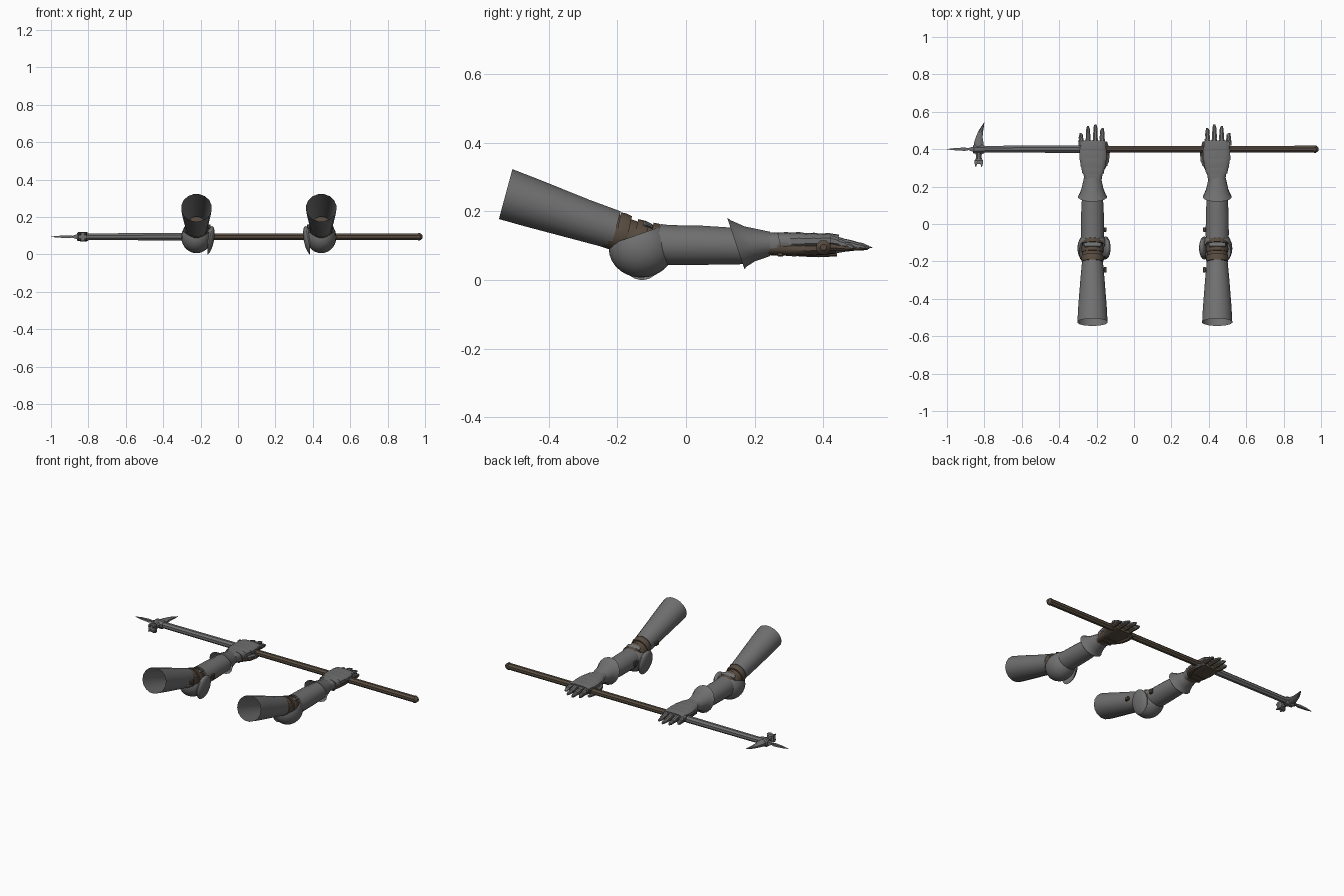
import bpy, bmesh, math
from mathutils import Vector, Matrix

old = bpy.data.objects.get("Cube")
if old:
    bpy.data.objects.remove(old, do_unlink=True)


def material(name, rgb):
    m = bpy.data.materials.new(name)
    m.use_nodes = True
    m.diffuse_color = (*rgb, 1)
    m.node_tree.nodes["Principled BSDF"].inputs["Base Color"].default_value = (*rgb, 1)
    return m


STEEL = material("steel grey", (0.16, 0.16, 0.16))
LEATHER = material("leather brown", (0.095, 0.07, 0.05))


def finish(name, bm, mat, place, angle=35):
    """Move the mesh into place and make a shaded object of it."""
    for v in bm.verts:
        v.co = place(v.co)
    bmesh.ops.recalc_face_normals(bm, faces=bm.faces)
    me = bpy.data.meshes.new(name)
    bm.to_mesh(me)
    bm.free()
    me.materials.append(mat)
    ob = bpy.data.objects.new(name, me)
    bpy.context.collection.objects.link(ob)
    bpy.ops.object.select_all(action="DESELECT")
    ob.select_set(True)
    bpy.context.view_layer.objects.active = ob
    bpy.ops.object.shade_smooth_by_angle(angle=math.radians(angle))
    return ob


def loft(name, rings, mat, place, sides=16, caps=True, power=1.0, angle=35):
    """Skin rings (x, y, z, half width, half height, lean) along y; low power is boxy."""
    bm = bmesh.new()
    loops = []
    for x, y, z, rx, rz, lean in rings:
        loop = []
        for i in range(sides):
            a = math.tau * (i + 0.5) / sides
            c, s = math.cos(a), math.sin(a)
            c = math.copysign(abs(c) ** power, c)
            s = math.copysign(abs(s) ** power, s)
            loop.append(bm.verts.new((x + rx * c, y + lean * s, z + rz * s)))
        loops.append(loop)
    for a, b in zip(loops, loops[1:]):
        for i in range(sides):
            j = (i + 1) % sides
            bm.faces.new((a[i], a[j], b[j], b[i]))
    if caps:
        bm.faces.new(loops[0])
        bm.faces.new(loops[-1])
    return finish(name, bm, mat, place, angle)


def box(name, centre, size, mat, place):
    bm = bmesh.new()
    bmesh.ops.create_cube(bm, size=1, matrix=Matrix.Translation(centre) @ Matrix.Diagonal((*size, 1)))
    bmesh.ops.bevel(bm, geom=bm.edges[:], offset=min(size) * 0.2, segments=1, affect="EDGES")
    return finish(name, bm, mat, place)


def dome(name, centre, radii, mat, place, cut_at, cut_dir, turn=0.0):
    """Ellipsoid shell with everything on the cut_dir side removed."""
    bm = bmesh.new()
    m = Matrix.Translation(centre) @ Matrix.Rotation(turn, 4, "Y") @ Matrix.Diagonal((*radii, 1))
    bmesh.ops.create_uvsphere(bm, u_segments=20, v_segments=14, radius=1, matrix=m)
    bmesh.ops.bisect_plane(bm, geom=bm.verts[:] + bm.edges[:] + bm.faces[:],
                           plane_co=cut_at, plane_no=cut_dir, clear_outer=True)
    return finish(name, bm, mat, place)


def build_arm(side, centre, flip):
    def place(co):
        return Vector((centre + flip * co.x, co.y, co.z))

    def part(name, rings, mat, **kw):
        return loft(side + "_" + name, rings, mat, place, **kw)

    # Upper arm, open at the shoulder
    part("upper_arm", [(0, -.525, .25, .082, .074, .02), (0, -.45, .225, .078, .070, .02),
                       (0, -.30, .175, .066, .060, .018), (0, -.205, .145, .057, .056, .015)],
         STEEL, caps=False)
    part("upper_arm_plug", [(0, -.215, .148, .056, .055, .015), (0, -.205, .145, .056, .055, .015)], STEEL)

    # Leather inside the elbow, with bands
    part("elbow_leather", [(0, -.24, .15, .054, .053, .01), (0, -.13, .112, .055, .052, .01),
                           (0, -.04, .10, .053, .052, 0)], LEATHER)
    for i, (y, z) in enumerate(((-.185, .135), (-.135, .115), (-.09, .105))):
        part("elbow_band_%d" % i, [(0, y - .016, z + .005, .058, .058, .012), (0, y, z, .061, .060, .012),
                                   (0, y + .016, z - .005, .058, .057, .012)], LEATHER)

    # Elbow cup and its side wing
    dome(side + "_elbow_cup", (0, -.13, .092), (.081, .095, .085), STEEL, place,
         (0, -.16, .125), (0, -.35, 1))
    dome(side + "_elbow_wing", (.069, -.128, .075), (.024, .062, .078), STEEL, place,
         (.06, 0, .075), (-1, 0, 0), turn=.2)

    # Forearm with its rolled upper rim
    part("forearm", [(0, -.085, .104, .062, .060, .012), (0, -.05, .102, .063, .059, 0),
                     (0, .05, .101, .062, .058, 0), (0, .17, .098, .056, .053, 0)], STEEL)
    part("forearm_rim", [(0, -.125, .158, .040, .006, -.004), (0, -.115, .162, .046, .011, -.004),
                         (0, -.098, .155, .046, .008, 0)], STEEL)

    # Flared gauntlet cuff
    part("cuff", [(0, .145, .106, .078, .077, -.026), (0, .153, .106, .073, .069, -.023),
                  (0, .185, .105, .060, .052, -.015), (0, .245, .105, .047, .036, 0)],
         STEEL, caps=False)

    # Leather palm under overlapping hand plates
    part("palm", [(0, .235, .098, .040, .026, 0), (0, .30, .093, .058, .023, 0),
                  (.004, .36, .092, .070, .022, 0), (.002, .435, .095, .065, .019, 0)],
         LEATHER, power=.7)
    plates = ((.235, .285, .046, .055, .105, .032), (.272, .315, .058, .066, .111, .027),
              (.305, .355, .066, .073, .113, .025), (.345, .40, .074, .073, .114, .022),
              (.39, .442, .073, .066, .115, .020))
    for i, (y0, y1, w0, w1, z, h) in enumerate(plates):
        part("hand_plate_%d" % i, [(.003, y0, z, w0, h, -.006), (.003, (y0 + y1) / 2, z, (w0 + w1) / 2, h + .002, 0),
                                   (.003, y1, z, w1, h - .003, .004)], STEEL, power=.7)

    # Four fingers: leather with three steel plates each
    tips = ((-.060, .487), (-.023, .523), (.015, .533), (.051, .514))
    for f, (x, tip) in enumerate(tips):
        length = tip - .425
        end = x * 1.08
        part("finger_%d" % f, [(x, .42, .1, .012, .016, 0), (end, tip - .02, .094, .009, .009, 0),
                               (end, tip - .003, .092, .004, .004, 0)], LEATHER, sides=8)
        for s in range(3):
            y0 = .425 + length * s / 3
            y1 = .425 + length * (s + 1) / 3
            r = .0165 - .0025 * s
            z0, z1 = .115 - .007 * s, .109 - .007 * s
            part("finger_%d_plate_%d" % (f, s),
                 [(x, y0 - .004, z0, r, r, 0), (x, (y0 + y1) / 2, z0 - .003, r, r * .9, 0),
                  (end, y1, z1, r * (.45 if s == 2 else .8), r * (.4 if s == 2 else .75), 0)],
                 STEEL, sides=8)

    # Thumb
    part("thumb", [(.042, .28, .09, .018, .018, 0), (.070, .335, .085, .020, .018, 0),
                   (.078, .385, .080, .016, .015, 0), (.070, .438, .076, .009, .008, 0)], LEATHER, sides=8)
    part("thumb_plate_lower", [(.062, .31, .092, .019, .016, 0), (.076, .365, .088, .017, .014, 0)],
         STEEL, sides=8)
    part("thumb_plate_upper", [(.078, .395, .079, .016, .012, 0), (.070, .44, .076, .009, .008, 0)],
         STEEL, sides=8)

    # Strap ends and palm straps
    box(side + "_strap_upper", (.068, -.245, .15), (.016, .03, .022), LEATHER, place)
    box(side + "_strap_fore", (.068, -.03, .105), (.016, .024, .03), LEATHER, place)
    for y in (.275, .315):
        box(side + "_palm_strap", (0, y, .075), (.085, .018, .012), LEATHER, place)


build_arm("right", -.222, 1)
build_arm("left", .445, -1)


# War hammer: lofted along x, centred in the grip
def along_x(co):
    return Vector((co.y, .4 + co.x, .095 + co.z))


def bar(name, stations, mat, sides=8, **kw):
    loft(name, [(0, x, 0, ry, rz, 0) for x, ry, rz in stations], mat, along_x, sides, **kw)


bar("shaft", [(-.80, .018, .018), (.965, .020, .020)], LEATHER)
bar("shaft_end", [(.962, .022, .022), (.972, .022, .022), (.987, .009, .009)], LEATHER)
bar("shaft_sleeve", [(-.81, .0195, .0195), (-.22, .0215, .0215)], STEEL)
bar("head_socket", [(-.862, .020, .020), (-.855, .026, .026), (-.81, .027, .027), (-.80, .022, .022)], STEEL)
bar("top_spike", [(-1, .001, .001), (-.96, .008, .007), (-.905, .013, .010), (-.885, .007, .007),
                  (-.875, .014, .013), (-.86, .018, .018)], STEEL, sides=4)


def head(co):
    return Vector((co.x - .83, co.y + .4, co.z + .095))


# Curved beak at the back
loft("hammer_beak", [(0, 0, 0, .026, .022, 0), (0, .035, 0, .027, .019, 0), (.002, .062, 0, .020, .014, 0),
                     (.010, .095, 0, .014, .010, 0), (.020, .12, 0, .008, .006, 0), (.029, .143, 0, .001, .001, 0)],
     STEEL, head, sides=8)

# Hammer neck, face and prongs
loft("hammer_neck", [(0, 0, 0, .024, .022, 0), (0, -.04, 0, .015, .015, 0), (0, -.058, 0, .020, .018, 0)],
     STEEL, head, sides=8)
loft("hammer_face", [(0, -.052, 0, .020, .020, 0), (0, -.06, 0, .028, .027, 0), (0, -.078, 0, .028, .027, 0)],
     STEEL, head, sides=4, power=.5)
for sx in (-1, 1):
    for sz in (-1, 1):
        loft("hammer_prong", [(sx * .015, -.076, sz * .015, .010, .010, 0),
                              (sx * .016, -.096, sz * .016, .002, .002, 0)], STEEL, head, sides=4)
